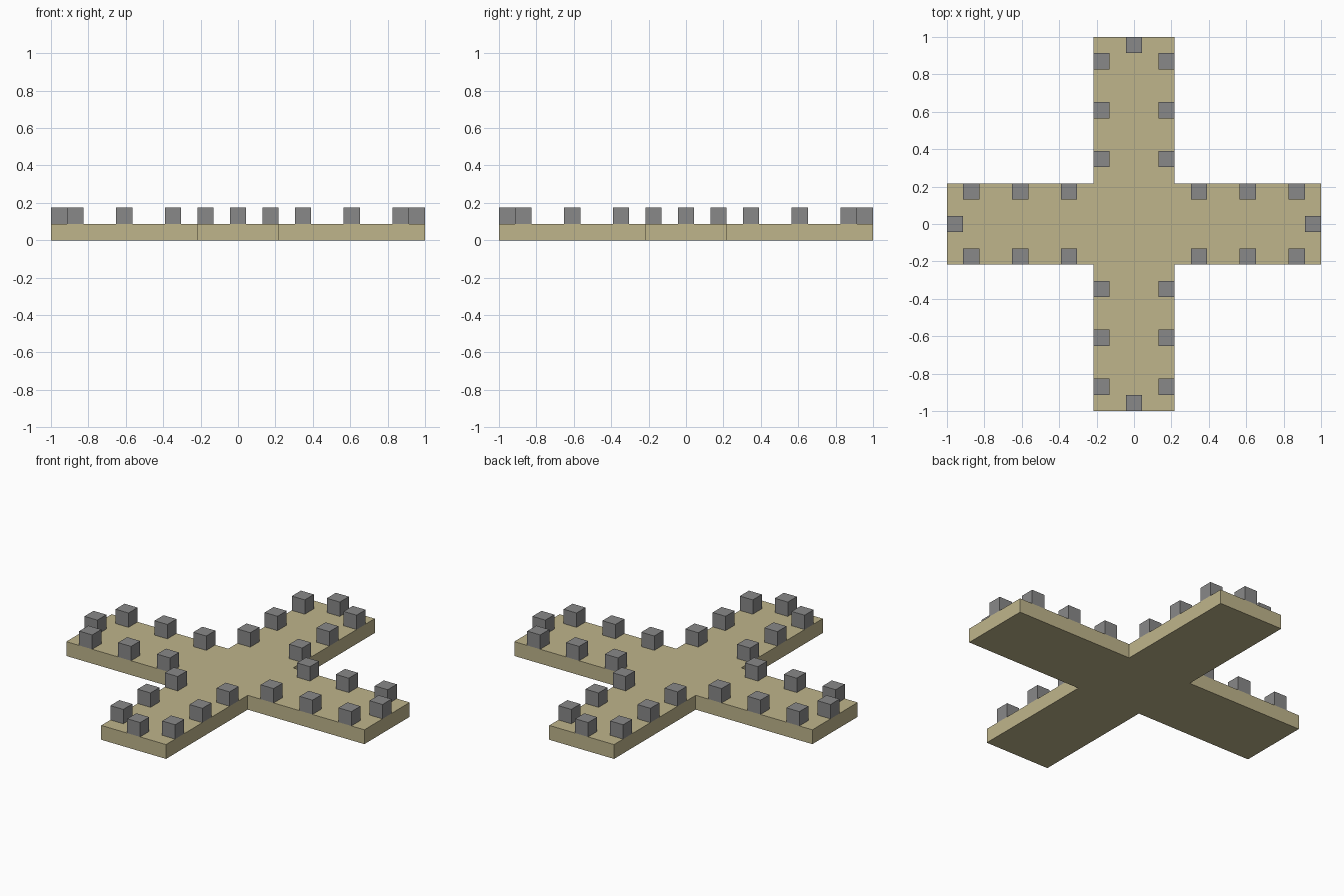
import bpy
import bmesh
from mathutils import Matrix, Vector

default = bpy.data.objects.get("Cube")
if default:
    bpy.data.objects.remove(default, do_unlink=True)

U = 2 / 23            # block size; the whole plan fits this module
HALF_WIDTH = 2.5 * U  # half the width of each arm


def make_material(name, rgb):
    mat = bpy.data.materials.new(name)
    mat.use_nodes = True
    colour = (*rgb, 1)
    mat.diffuse_color = colour
    mat.node_tree.nodes["Principled BSDF"].inputs["Base Color"].default_value = colour
    return mat


def add_object(name, bm, mat):
    bmesh.ops.recalc_face_normals(bm, faces=bm.faces)
    mesh = bpy.data.meshes.new(name)
    bm.to_mesh(mesh)
    bm.free()
    mesh.materials.append(mat)
    obj = bpy.data.objects.new(name, mesh)
    bpy.context.collection.objects.link(obj)
    return obj


sand = make_material("sand", (0.52, 0.46, 0.26))
grey = make_material("stone grey", (0.25, 0.25, 0.25))

# Cross-shaped floor: one arm's three corners turned four times, then extruded
w = HALF_WIDTH
arm_corners = [Vector((w, -w, 0)), Vector((1, -w, 0)), Vector((1, w, 0))]
turns = [Matrix.Rotation(i * 1.5707963, 4, "Z") for i in range(4)]
bm = bmesh.new()
outline = [bm.verts.new(turn @ p) for turn in turns for p in arm_corners]
base = bm.faces.new(outline)
top = bmesh.ops.extrude_face_region(bm, geom=[base], use_keep_orig=True)
bmesh.ops.translate(bm, vec=(0, 0, U),
                    verts=[v for v in top["geom"] if isinstance(v, bmesh.types.BMVert)])
add_object("cross_floor", bm, sand)

# Battlement blocks: three pairs along each arm and one at its end
spots = [(along, side) for along in (4, 7, 10) for side in (-2, 2)] + [(11, 0)]
for arm, turn in zip(("left", "back", "right", "front"), turns):
    bm = bmesh.new()
    for along, side in spots:
        place = turn @ Matrix.Translation((along * U, side * U, 1.5 * U))
        bmesh.ops.create_cube(bm, size=U, matrix=place)
    add_object(arm + "_arm_blocks", bm, grey)
